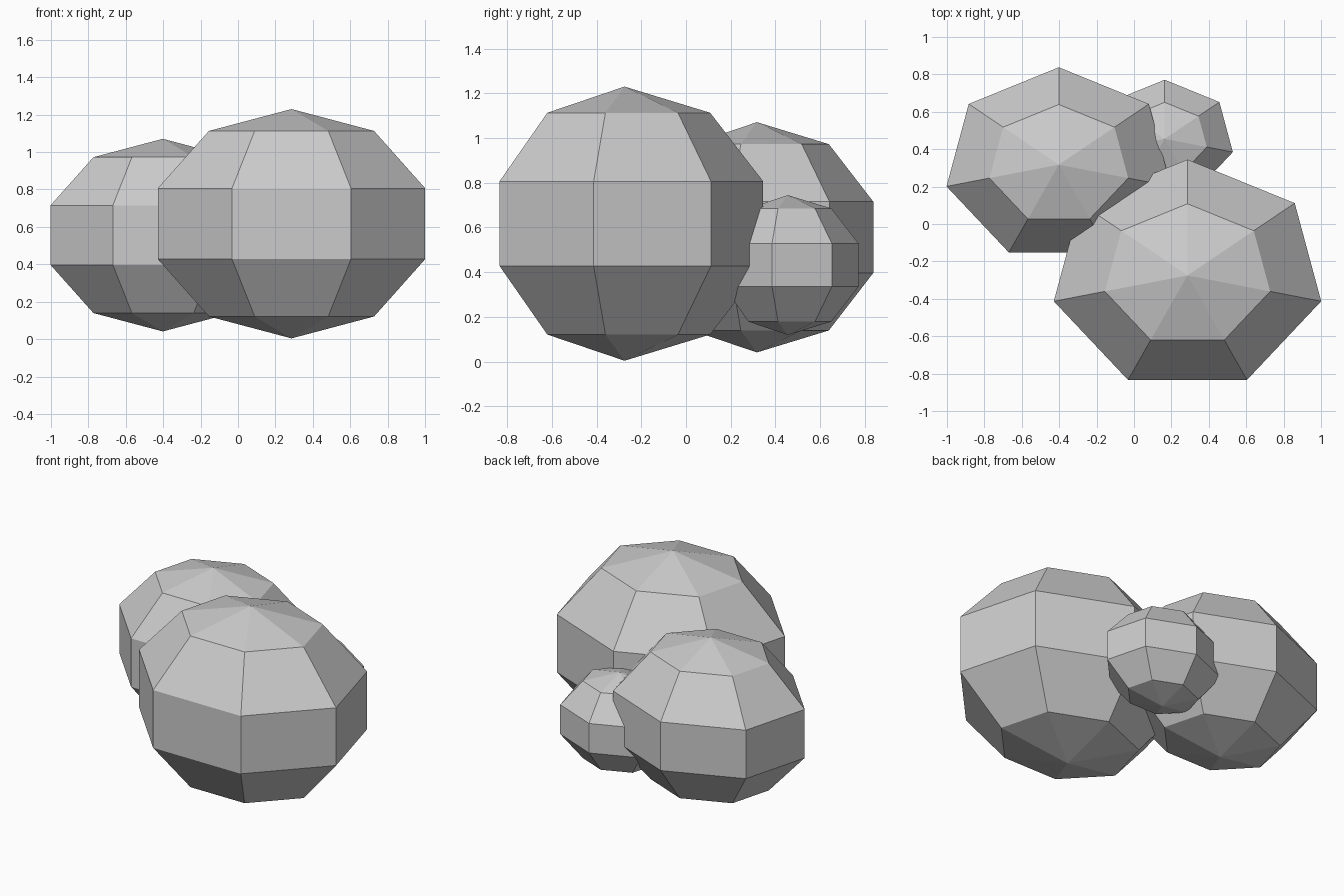
import bpy

if "Cube" in bpy.data.objects:
    bpy.data.objects.remove(bpy.data.objects["Cube"])

# Proportions of the largest boulder (x, y, z radii)
RADII = (0.771, 0.652, 0.613)


def boulder(name, centre, size):
    """Seven-sided, five-ring flat-faced stone."""
    bpy.ops.mesh.primitive_uv_sphere_add(segments=7, ring_count=5, radius=1, location=centre)
    obj = bpy.context.object
    obj.name = name
    obj.scale = [r * size for r in RADII]
    bpy.ops.object.transform_apply(location=False, rotation=False, scale=True)
    bpy.ops.object.shade_flat()
    return obj


# Cluster of three overlapping stones
boulder("large_boulder", (0.286, -0.275, 0.617), 1.0)
boulder("medium_boulder", (-0.402, 0.317, 0.556), 0.84)
boulder("small_boulder", (0.164, 0.455, 0.432), 0.51)
